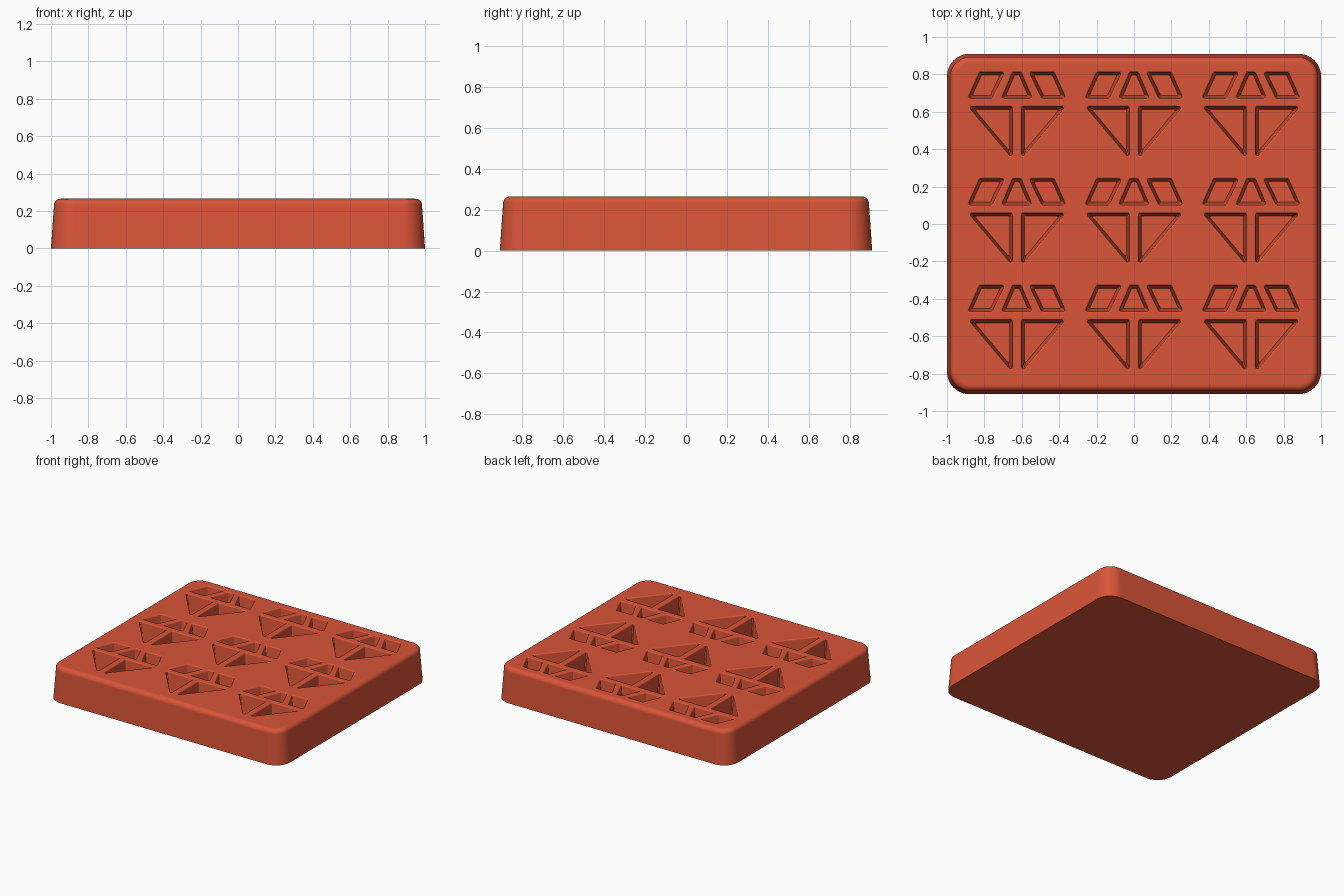
import bpy, bmesh
from math import sin, cos, pi, tan
from mathutils import Vector

old = bpy.data.objects.get("Cube")
if old:
    bpy.data.objects.remove(old, do_unlink=True)

HEIGHT = 0.265
DEPTH = 0.16

mat = bpy.data.materials.new("terracotta red")
mat.use_nodes = True
colour = (0.70, 0.09, 0.04, 1)
mat.diffuse_color = colour
mat.node_tree.nodes["Principled BSDF"].inputs["Base Color"].default_value = colour


def inset(points, d):
    """Move every edge of a counter-clockwise polygon inward by d."""
    out = []
    for i, p in enumerate(points):
        a = (p - points[i - 1]).normalized()
        b = (points[(i + 1) % len(points)] - p).normalized()
        na, nb = Vector((-a.y, a.x)), Vector((-b.y, b.x))
        out.append(p + (na + nb) * d / (1 + na.dot(nb)))
    return out


def rounded(points, r, steps):
    """Round the corners of a convex polygon."""
    out = []
    for i, p in enumerate(points):
        a = (points[i - 1] - p).normalized()
        b = (points[(i + 1) % len(points)] - p).normalized()
        half = a.angle(b) / 2
        centre = p + (a + b).normalized() * r / sin(half)
        start = p + a * r / tan(half) - centre
        turn = pi - 2 * half
        for k in range(steps + 1):
            t = turn * k / steps
            out.append(centre + Vector((start.x * cos(t) - start.y * sin(t),
                                        start.x * sin(t) + start.y * cos(t))))
    return out


def loft(bm, points, levels, steps):
    """Skin a closed solid through (z, inset, corner radius) levels."""
    rings = []
    for z, d, r in levels:
        ring = rounded(inset(points, d), r, steps)
        rings.append([bm.verts.new((p.x, p.y, z)) for p in ring])
    n = len(rings[0])
    for low, high in zip(rings, rings[1:]):
        for i in range(n):
            j = (i + 1) % n
            bm.faces.new((low[i], low[j], high[j], high[i]))
    bm.faces.new(rings[0][::-1])
    bm.faces.new(rings[-1])


def finish(bm, name):
    bmesh.ops.recalc_face_normals(bm, faces=bm.faces)
    mesh = bpy.data.meshes.new(name)
    bm.to_mesh(mesh)
    bm.free()
    mesh.materials.append(mat)
    ob = bpy.data.objects.new(name, mesh)
    bpy.context.collection.objects.link(ob)
    return ob


# Tray body: drafted sides and a rounded top edge
edge = 0.035
body_levels = [(0, 0, 0.12)]
for k in range(7):
    a = pi / 2 * k / 6
    body_levels.append((HEIGHT - edge + edge * sin(a), 0.016 + edge * (1 - cos(a)), 0.11 - 0.03 * k / 6))
outline = [Vector((x, y)) for x, y in ((-1, -0.91), (1, -0.91), (1, 0.91), (-1, 0.91))]
bm = bmesh.new()
loft(bm, outline, body_levels, 10)
tray = finish(bm, "mould_tray")

# Gem pockets: three crown facets above two pavilion triangles
crown_side = [(-0.275, 0.093), (-0.128, 0.093), (-0.052, 0.25), (-0.205, 0.25)]
crown_middle = [(-0.095, 0.093), (0.095, 0.093), (0.028, 0.25), (-0.028, 0.25)]
pavilion = [(-0.278, 0.066), (-0.016, -0.245), (-0.016, 0.066)]


def mirrored(shape):
    return [(-x, y) for x, y in reversed(shape)]


pockets = [crown_side, mirrored(crown_side), crown_middle, pavilion, mirrored(pavilion)]

# Pocket profile: flat floor, drafted walls and a softened rim
rim = 0.009
pocket_levels = [(HEIGHT - DEPTH, 0.024, 0.006)]
for k in range(5):
    a = pi / 2 * (1 - k / 4)
    pocket_levels.append((HEIGHT - rim + rim * cos(a), rim * sin(a), 0.009 + 0.004 * k / 4))
pocket_levels.append((HEIGHT + 0.03, 0, 0.013))

bm = bmesh.new()
for column in (-1, 0, 1):
    for row in (-1, 0, 1):
        shift = Vector((column * 0.626, row * 0.57))
        for shape in pockets:
            loft(bm, [Vector(p) + shift for p in shape], pocket_levels, 4)
cutter = finish(bm, "pocket_cutter")
cutter.hide_render = True

# Cut the pockets, then drop the cutter
cut = tray.modifiers.new("pockets", 'BOOLEAN')
cut.operation = 'DIFFERENCE'
cut.solver = 'EXACT'
cut.object = cutter
bpy.ops.object.select_all(action='DESELECT')
bpy.context.view_layer.objects.active = tray
tray.select_set(True)
bpy.ops.object.modifier_apply(modifier=cut.name)
bpy.data.objects.remove(cutter, do_unlink=True)

# Smooth the rounded edges while keeping broad faces flat
bpy.ops.object.shade_smooth_by_angle(angle=pi / 6)
tray.modifiers.new("flat_faces", 'WEIGHTED_NORMAL').keep_sharp = True
